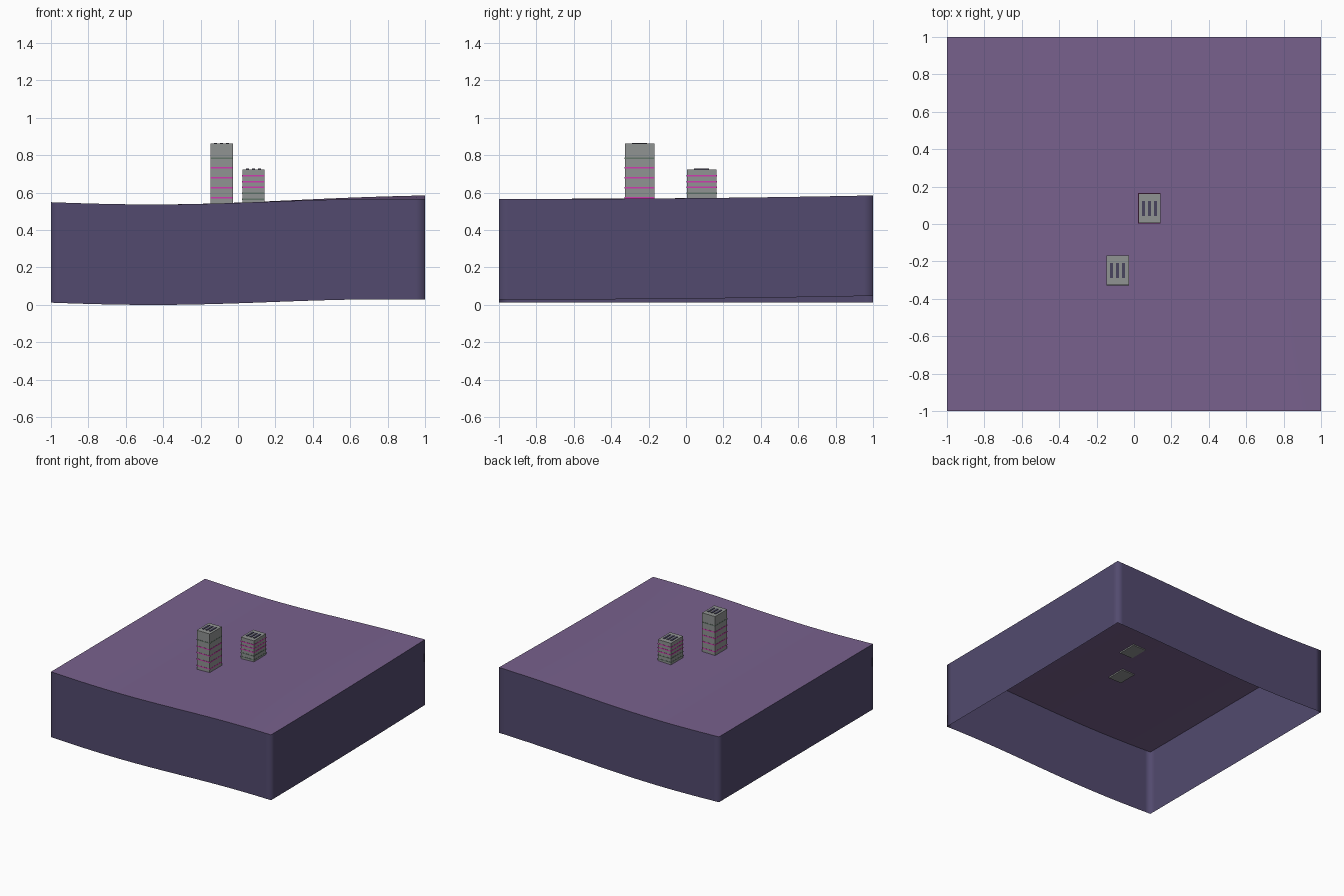
import bpy, bmesh, math
from mathutils import Matrix, Vector

if "Cube" in bpy.data.objects:
    bpy.data.objects.remove(bpy.data.objects["Cube"])


def material(name, rgb):
    """Flat colour given as 0-255 display values."""
    lin = [((c / 255 + 0.055) / 1.055) ** 2.4 for c in rgb]
    m = bpy.data.materials.new(name)
    m.use_nodes = True
    m.diffuse_color = (*lin, 1)
    m.node_tree.nodes["Principled BSDF"].inputs["Base Color"].default_value = (*lin, 1)
    return m


GROUND = material("purple ground", (120, 97, 141))
EARTH = material("dark purple earth", (82, 74, 110))
CONCRETE = material("grey concrete", (144, 147, 146))
PINK = material("magenta trim", (205, 60, 175))
GREEN = material("dull green trim", (100, 118, 106))
SLATE = material("slate vent", (72, 69, 94))


def add_object(name, bm, mats):
    mesh = bpy.data.meshes.new(name)
    bm.to_mesh(mesh)
    bm.free()
    for m in mats:
        mesh.materials.append(m)
    ob = bpy.data.objects.new(name, mesh)
    bpy.context.collection.objects.link(ob)
    return ob


def box(name, centre, size, mat):
    bm = bmesh.new()
    bmesh.ops.create_cube(bm, size=1, matrix=Matrix.Translation(centre) @ Matrix.Diagonal((*size, 1)))
    return add_object(name, bm, [mat])


def height(x, y):
    """Gentle roll along x, rising towards the back left corner."""
    rise = ((1 + x) / 2) ** 4 * ((1 + y) / 2) ** 2
    return 0.552 + 0.015 * math.sin(2.5 * (x - 0.175)) + 0.02 * rise


# Ground sheet with an open-bottomed skirt that follows its edge
DEPTH = 0.537
bm = bmesh.new()
bmesh.ops.create_grid(bm, x_segments=40, y_segments=40, size=1)
for v in bm.verts:
    v.co.z = height(v.co.x, v.co.y)
for f in bm.faces:
    f.smooth = True
rim = [e for e in bm.edges if e.is_boundary]
skirt = bmesh.ops.extrude_edge_only(bm, edges=rim)["geom"]
for part in skirt:
    if isinstance(part, bmesh.types.BMVert):
        part.co.z -= DEPTH
    elif isinstance(part, bmesh.types.BMFace):
        part.material_index = 1
bmesh.ops.recalc_face_normals(bm, faces=bm.faces)
top = max(bm.faces, key=lambda f: abs(f.normal.z))
if top.normal.z < 0:
    bmesh.ops.reverse_faces(bm, faces=bm.faces)
for e in bm.edges:
    if len({f.material_index for f in e.link_faces}) > 1:
        e.smooth = False
add_object("terrain", bm, [GROUND, EARTH])


def tower(name, x, y, roof, pinks, greens):
    """Block with trim bands on its walls and three vents on its roof."""
    wide, deep = 0.118, 0.158
    base = height(x, y) - 0.008
    box(name + "_block", (x, y, (base + roof) / 2), (wide, deep, roof - base), CONCRETE)
    for mat, levels in ((PINK, pinks), (GREEN, greens)):
        for i, z in enumerate(levels):
            box(f"{name}_{mat.name.split()[-2]}_band_{i + 1}", (x, y, z),
                (wide + 0.003, deep + 0.003, 0.008), mat)
    for i in (-1, 0, 1):
        box(f"{name}_roof_vent_{i + 2}", (x + i * 0.032, y, roof + 0.002), (0.016, 0.08, 0.005), SLATE)


tower("tall_tower", -0.087, -0.248, 0.862, [0.573, 0.627, 0.68, 0.732], [0.785])
tower("short_tower", 0.082, 0.084, 0.724, [0.628, 0.659, 0.69], [0.566, 0.597])
